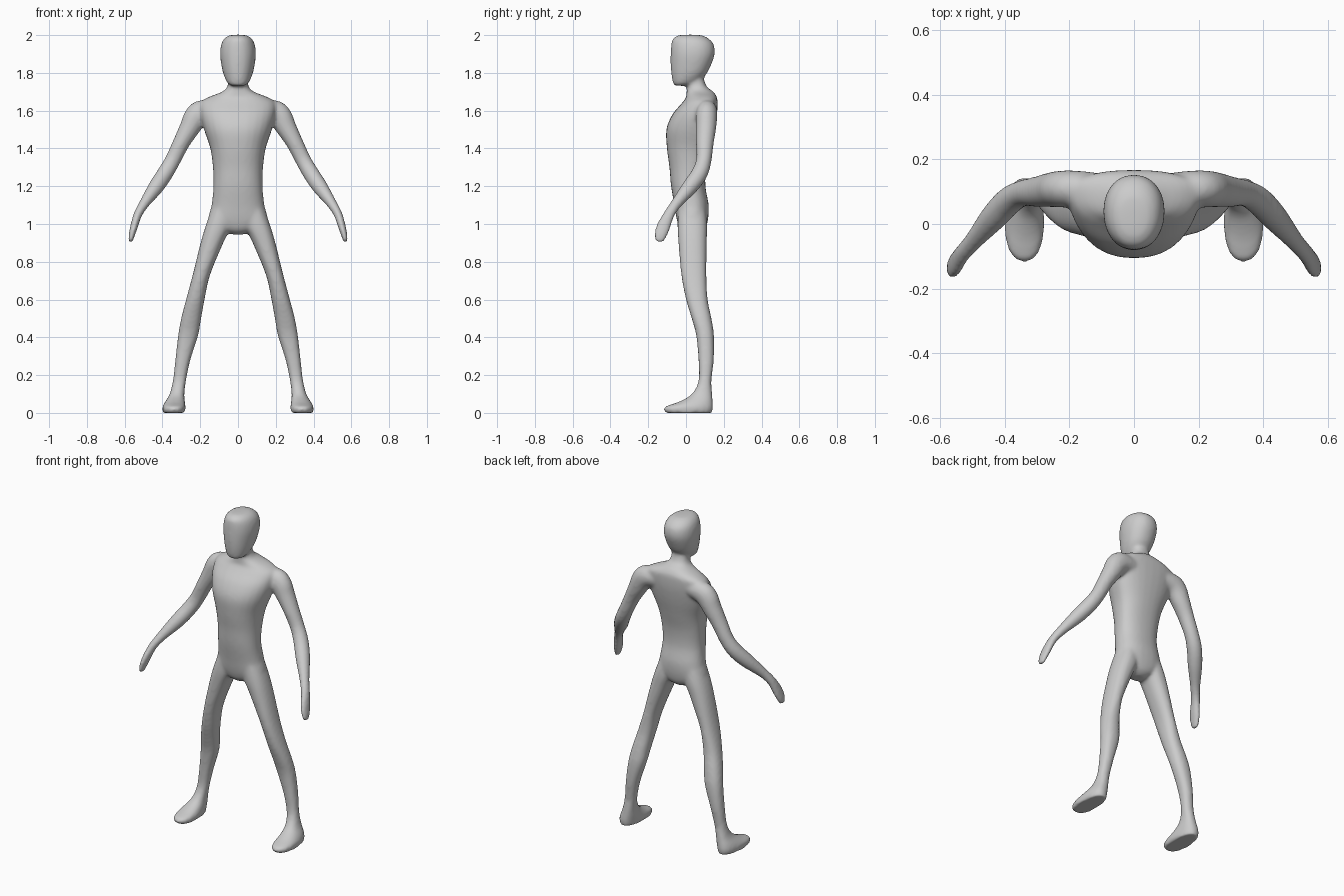
import bpy, bmesh, math
from mathutils import Vector

SIDES = 28


def smooth_keys(keys, steps=5):
    """Catmull-Rom interpolation of key tuples."""
    out = []
    n = len(keys)
    for i in range(n - 1):
        a, b, c, d = keys[max(i - 1, 0)], keys[i], keys[i + 1], keys[min(i + 2, n - 1)]
        for s in range(steps):
            t = s / steps
            out.append(tuple(
                0.5 * (2 * q + (r - p) * t + (2 * p - 5 * q + 4 * r - w) * t * t
                       + (3 * q - p - 3 * r + w) * t ** 3)
                for p, q, r, w in zip(a, b, c, d)))
    out.append(keys[-1])
    return out


def spow(v, p):
    return math.copysign(abs(v) ** p, v)


def skin(bm, rings, side=1):
    """Closed tube through the rings, optionally mirrored in x."""
    loops = [[bm.verts.new((p[0] * side, p[1], p[2])) for p in r] for r in rings]
    for a, b in zip(loops, loops[1:]):
        for i in range(SIDES):
            j = (i + 1) % SIDES
            bm.faces.new((a[i], a[j], b[j], b[i]))
    bm.faces.new(loops[0])
    bm.faces.new(loops[-1])


def level_rings(keys, power=0.88):
    """Horizontal egg-shaped rings: z, centre x, half width, front y, widest y, back y."""
    rings = []
    for z, cx, hw, y0, yc, y1 in smooth_keys(keys):
        ring = []
        for k in range(SIDES):
            a = 2 * math.pi * k / SIDES
            c, s = spow(math.cos(a), power), spow(math.sin(a), power)
            ring.append((cx + hw * c, yc + s * ((y1 - yc) if s > 0 else (yc - y0)), z))
        rings.append(ring)
    return rings


def limb_rings(keys):
    """Rings square to a path: x, y, z, side radius, depth radius."""
    pts = smooth_keys(keys)
    rings = []
    for i, (x, y, z, ru, rv) in enumerate(pts):
        t = (Vector(pts[min(i + 1, len(pts) - 1)][:3]) - Vector(pts[max(i - 1, 0)][:3])).normalized()
        v = Vector((0, 1, 0))
        v = (v - t * v.dot(t)).normalized()
        u = t.cross(v)
        o = Vector((x, y, z))
        rings.append([o + u * ru * math.cos(2 * math.pi * k / SIDES)
                      + v * rv * math.sin(2 * math.pi * k / SIDES) for k in range(SIDES)])
    return rings


# torso and neck
torso = [
    (0.945, 0, .03, .0, .03, .07), (0.97, 0, .09, -.03, .03, .10),
    (1.02, 0, .155, -.048, .03, .116), (1.10, 0, .14, -.062, .03, .12),
    (1.20, 0, .13, -.079, .02, .103), (1.30, 0, .133, -.088, .03, .107),
    (1.40, 0, .147, -.101, .04, .128), (1.50, 0, .18, -.104, .06, .151),
    (1.58, 0, .20, -.072, .08, .164), (1.64, 0, .20, -.022, .10, .167),
    (1.67, 0, .16, .0, .10, .164), (1.70, 0, .085, .003, .08, .145),
    (1.73, 0, .056, .006, .06, .108), (1.79, 0, .05, .01, .05, .09)]

# head
head = [
    (1.732, 0, .035, -.06, -.03, .0), (1.747, 0, .056, -.069, -.01, .06),
    (1.79, 0, .076, -.077, .02, .105), (1.84, 0, .088, -.081, .035, .132),
    (1.90, 0, .095, -.081, .04, .152), (1.95, 0, .089, -.078, .04, .147),
    (1.98, 0, .074, -.07, .035, .122), (1.997, 0, .05, -.045, .03, .09),
    (2.002, 0, .02, -.01, .03, .05)]

# leg and foot
leg = [
    (1.10, .075, .055, -.04, .03, .10), (1.0, .10, .068, -.045, .03, .112),
    (0.90, .138, .06, -.04, .035, .11), (0.73, .194, .046, -.025, .04, .108),
    (0.60, .226, .049, .0, .06, .115), (0.50, .248, .053, .03, .08, .135),
    (0.41, .264, .053, .054, .10, .148), (0.28, .292, .04, .066, .105, .147),
    (0.17, .31, .035, .066, .10, .135), (0.10, .323, .039, .03, .085, .139),
    (0.06, .333, .052, -.035, .05, .142), (0.03, .339, .061, -.115, .0, .144),
    (0.0, .339, .058, -.108, .0, .138)]

# arm and hand
arm = [
    (.12, .11, 1.60, .05, .05), (.19, .11, 1.592, .064, .056),
    (.224, .108, 1.565, .064, .057), (.255, .106, 1.51, .055, .054),
    (.30, .10, 1.43, .045, .047), (.347, .094, 1.335, .042, .041),
    (.388, .07, 1.265, .043, .044), (.435, .02, 1.195, .041, .042),
    (.495, -.05, 1.11, .028, .03), (.53, -.09, 1.05, .023, .03),
    (.552, -.122, .98, .020, .038), (.565, -.137, .93, .015, .032),
    (.569, -.142, .903, .01, .018)]

# combine everything into one body
bm = bmesh.new()
skin(bm, level_rings(torso))
skin(bm, level_rings(head, 0.94))
for side in (1, -1):
    skin(bm, level_rings(leg), side)
    skin(bm, limb_rings(arm), side)
bmesh.ops.recalc_face_normals(bm, faces=bm.faces)
mesh = bpy.data.meshes.new("body")
bm.to_mesh(mesh)
bm.free()
body = bpy.data.objects.new("body", mesh)
bpy.context.collection.objects.link(body)

# fuse the parts and soften the joins
fuse = body.modifiers.new("fuse", 'REMESH')
fuse.mode = 'VOXEL'
fuse.voxel_size = 0.009
fuse.use_smooth_shade = True
soft = body.modifiers.new("soften", 'SMOOTH')
soft.factor = 0.5
soft.iterations = 10
